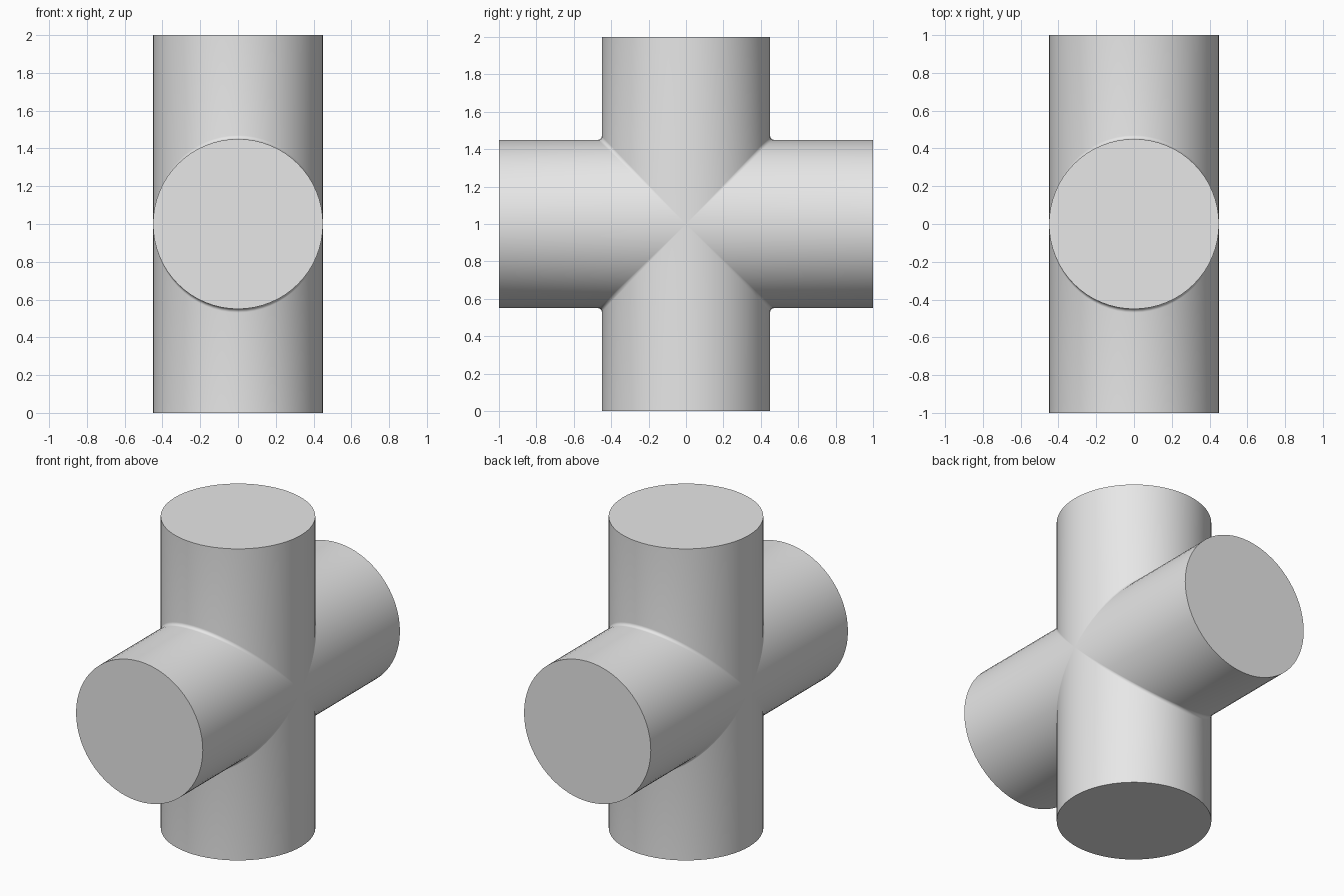
import bpy, bmesh
from math import cos, sin, pi, radians
from mathutils import Matrix, Vector

cube = bpy.data.objects.get("Cube")
if cube:
    bpy.data.objects.remove(cube, do_unlink=True)

SEGMENTS = 64
RADIUS = 0.45
FILLET = 0.02
STEPS = 3
REACH = 1.0

grey = bpy.data.materials.new("plain grey")
grey.use_nodes = True
colour = (0.8, 0.8, 0.8, 1)
grey.diffuse_color = colour
grey.node_tree.nodes["Principled BSDF"].inputs["Base Color"].default_value = colour


def arm_ring(bm, matrix, point):
    """One ring of an arm; point(s) gives the y and z at sine s."""
    ring = []
    for i in range(SEGMENTS):
        a = 2 * pi * i / SEGMENTS
        y, z = point(sin(a))
        ring.append(bm.verts.new(matrix @ Vector((RADIUS * cos(a), y, z))))
    return ring


def add_arm(bm, matrix):
    """Round arm along local z, mitred at the crossing with a small fillet."""
    rings = []
    for k in range(STEPS + 1):
        t = radians(45) * (1 - k / STEPS)
        out = RADIUS + FILLET * (1 - cos(t))
        up = RADIUS + FILLET * (1 - sin(t))
        rings.append(arm_ring(bm, matrix, lambda s: (s * out, abs(s) * up)))
    rings.append(arm_ring(bm, matrix, lambda s: (s * RADIUS, REACH)))
    for low, high in zip(rings, rings[1:]):
        for i in range(SEGMENTS):
            j = (i + 1) % SEGMENTS
            bm.faces.new((low[i], low[j], high[j], high[i]))
    bm.faces.new(rings[-1])


# Four arms joined along their mitres into one closed cross
bm = bmesh.new()
for quarter in range(4):
    add_arm(bm, Matrix.Rotation(quarter * pi / 2, 4, "X"))
bmesh.ops.remove_doubles(bm, verts=bm.verts[:], dist=0.0001)
bmesh.ops.recalc_face_normals(bm, faces=bm.faces[:])
mesh = bpy.data.meshes.new("pipe_cross")
bm.to_mesh(mesh)
bm.free()
mesh.materials.append(grey)

cross = bpy.data.objects.new("pipe_cross", mesh)
cross.location.z = REACH
bpy.context.collection.objects.link(cross)
bpy.ops.object.select_all(action="DESELECT")
cross.select_set(True)
bpy.context.view_layer.objects.active = cross
bpy.ops.object.shade_smooth_by_angle(angle=radians(35))
